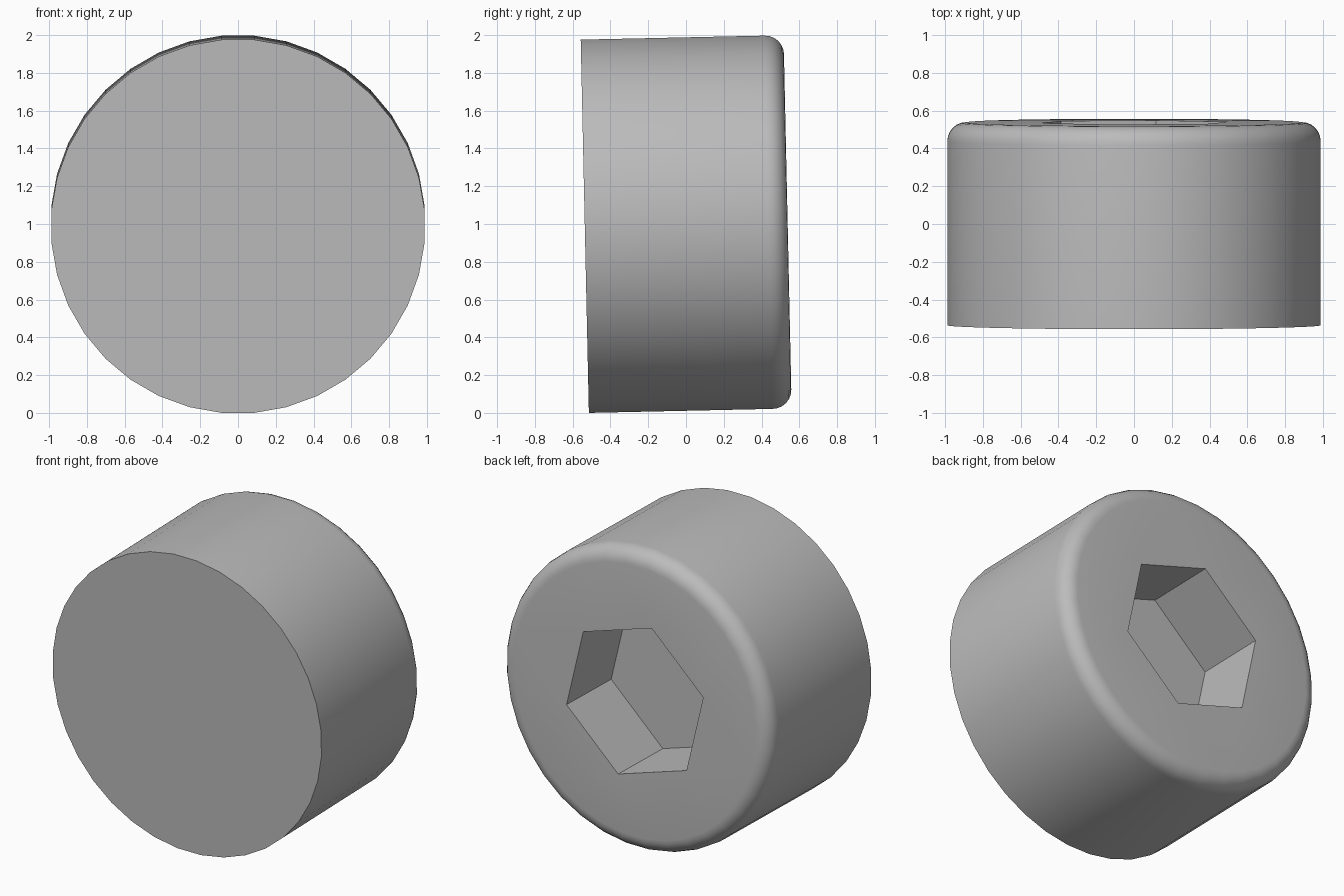
import bpy, bmesh
from math import sin, cos, pi, radians
from mathutils import Matrix, Vector

cube = bpy.data.objects.get("Cube")
if cube:
    bpy.data.objects.remove(cube, do_unlink=True)

RADIUS, LENGTH, FILLET = 0.992, 1.074, 0.1
SIDES, FILLET_STEPS = 36, 6
SOCKET_RADIUS, SOCKET_DEPTH, SOCKET_TURN = 0.525, 0.47, radians(42.7)
TILT = radians(1.25)

grey = bpy.data.materials.new("steel grey")
grey.use_nodes = True
colour = (0.5, 0.5, 0.5, 1)
grey.diffuse_color = colour
grey.node_tree.nodes["Principled BSDF"].inputs["Base Color"].default_value = colour

bm = bmesh.new()


def ring(radius, y, count, turn):
    """Ring of vertices around the y axis."""
    angles = [turn + 2 * pi * i / count for i in range(count)]
    return [bm.verts.new((radius * cos(a), y, radius * sin(a))) for a in angles]


def skin(a, b):
    """Band of quads between two equal rings."""
    n = len(a)
    for i in range(n):
        j = (i + 1) % n
        bm.faces.new((a[i], a[j], b[j], b[i]))


def loop_edges(verts):
    pairs = zip(verts, verts[1:] + verts[:1])
    return [bm.edges.get(p) for p in pairs]


# Round wall with a filleted back rim
profile = [(RADIUS, 0)]
for i in range(FILLET_STEPS + 1):
    a = pi / 2 * i / FILLET_STEPS
    profile.append((RADIUS - FILLET + FILLET * cos(a), LENGTH - FILLET + FILLET * sin(a)))
rings = [ring(r, y, SIDES, pi / SIDES) for r, y in profile]
for a, b in zip(rings, rings[1:]):
    skin(a, b)
bm.faces.new(rings[0])

# Hexagonal socket sunk into the back
mouth = ring(SOCKET_RADIUS, LENGTH, 6, SOCKET_TURN)
floor = ring(SOCKET_RADIUS, LENGTH - SOCKET_DEPTH, 6, SOCKET_TURN)
skin(mouth, floor)
bm.faces.new(floor)

# Flat back face around the socket
bmesh.ops.triangle_fill(bm, edges=loop_edges(rings[-1]) + loop_edges(mouth),
                        use_beauty=True, normal=(0, 1, 0))
bmesh.ops.recalc_face_normals(bm, faces=bm.faces)

# Slight lean, then rest on the ground and centre
bmesh.ops.transform(bm, matrix=Matrix.Rotation(TILT, 4, "X"), verts=bm.verts)
ys = [v.co.y for v in bm.verts]
zs = [v.co.z for v in bm.verts]
bmesh.ops.translate(bm, verts=bm.verts, vec=Vector((0, -(min(ys) + max(ys)) / 2, -min(zs))))

mesh = bpy.data.meshes.new("socket_cap")
bm.to_mesh(mesh)
bm.free()
mesh.materials.append(grey)
cap = bpy.data.objects.new("socket_cap", mesh)
bpy.context.collection.objects.link(cap)

bpy.ops.object.select_all(action="DESELECT")
cap.select_set(True)
bpy.context.view_layer.objects.active = cap
bpy.ops.object.shade_smooth_by_angle(angle=radians(30))
